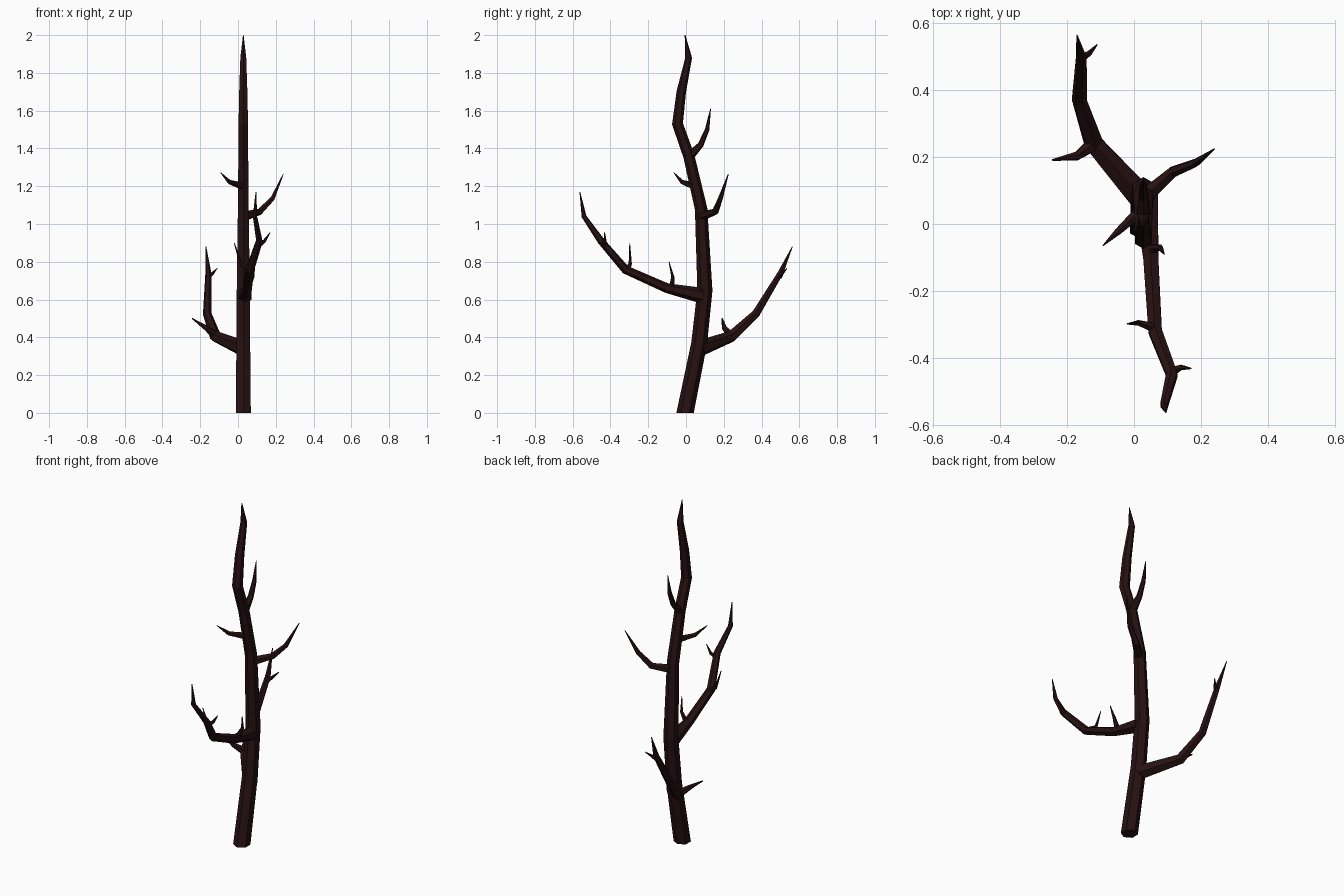
import bpy
import bmesh
import math
from mathutils import Vector

cube = bpy.data.objects.get("Cube")
if cube:
    bpy.data.objects.remove(cube, do_unlink=True)

SIDES = 6

bark = bpy.data.materials.new("dark_brown_bark")
bark.use_nodes = True
color = (0.02, 0.0055, 0.006, 1)
bark.diffuse_color = color
shader = bark.node_tree.nodes["Principled BSDF"]
shader.inputs["Base Color"].default_value = color
shader.inputs["Roughness"].default_value = 0.9


def limb(name, path, start_dir=None):
    """Sweep a six-sided tapering tube along (x, y, z, radius) points."""
    pts = [Vector(p[:3]) for p in path]
    steps = [(b - a).normalized() for a, b in zip(pts, pts[1:])]
    tangents = [Vector(start_dir) if start_dir else steps[0]]
    tangents += [(a + b).normalized() for a, b in zip(steps, steps[1:])]
    tangents.append(steps[-1])

    bm = bmesh.new()
    rings = []
    side = Vector((0, 1, 0)) if start_dir else Vector((0, 0, 1))
    for p, t, spec in zip(pts, tangents, path):
        side = (side - t * side.dot(t)).normalized()
        other = t.cross(side)
        ring = []
        for i in range(SIDES):
            a = math.tau * i / SIDES
            ring.append(bm.verts.new(p + spec[3] * (side * math.cos(a) + other * math.sin(a))))
        rings.append(ring)
    for low, high in zip(rings, rings[1:]):
        for i in range(SIDES):
            j = (i + 1) % SIDES
            bm.faces.new((low[i], low[j], high[j], high[i]))
    bm.faces.new(rings[0][::-1])
    bm.faces.new(rings[-1])
    bmesh.ops.recalc_face_normals(bm, faces=bm.faces)

    mesh = bpy.data.meshes.new(name)
    bm.to_mesh(mesh)
    bm.free()
    mesh.materials.append(bark)
    obj = bpy.data.objects.new(name, mesh)
    bpy.context.collection.objects.link(obj)
    return obj


# Trunk, leaning back and then curling forward
TX = 0.028
trunk = [(-.005, 0, .046), (.07, .37, .042), (.1, .65, .04), (.08, 1.08, .033),
         (.015, 1.36, .03), (-.045, 1.53, .029), (-.025, 1.7, .025),
         (.014, 1.88, .018), (-.005, 2, .002)]
limb("trunk", [(TX, y, z, r) for y, z, r in trunk], (0, 0, 1))

# Long front branch and its twigs
limb("front_branch", [(.035, .09, .62, .042), (.05, -.1, .66, .026), (.063, -.32, .758, .023),
                      (.113, -.45, .91, .019), (.09, -.54, 1.04, .013), (.095, -.562, 1.17, .002)])
limb("front_twig_inner", [(.05, -.075, .66, .016), (.078, -.07, .72, .009), (.09, -.09, .8, .002)])
limb("front_twig_middle", [(.06, -.31, .76, .016), (.015, -.295, .79, .009), (-.02, -.298, .9, .002)])
limb("front_twig_outer", [(.113, -.44, .89, .015), (.14, -.428, .91, .009), (.17, -.431, .955, .002)])

# Long back branch and its twigs
limb("back_branch", [(.03, .07, .34, .044), (-.12, .24, .405, .031), (-.163, .37, .525, .023),
                     (-.157, .5, .74, .016), (-.17, .563, .88, .002)])
limb("back_twig_lower", [(-.12, .24, .41, .024), (-.17, .203, .45, .014), (-.243, .191, .5, .003)])
limb("back_twig_upper", [(-.158, .495, .72, .014), (-.135, .508, .738, .009), (-.11, .535, .765, .002)])

# Small branches higher on the trunk
limb("left_branch", [(.03, .08, 1.04, .026), (.115, .155, 1.065, .018),
                     (.183, .182, 1.135, .013), (.24, .224, 1.265, .002)])
limb("right_twig", [(.025, .045, 1.2, .02), (-.045, -.02, 1.222, .012), (-.092, -.064, 1.272, .002)])
limb("upper_back_branch", [(TX, .01, 1.35, .026), (TX, .078, 1.42, .016),
                           (TX, .112, 1.5, .012), (TX, .13, 1.61, .002)])
